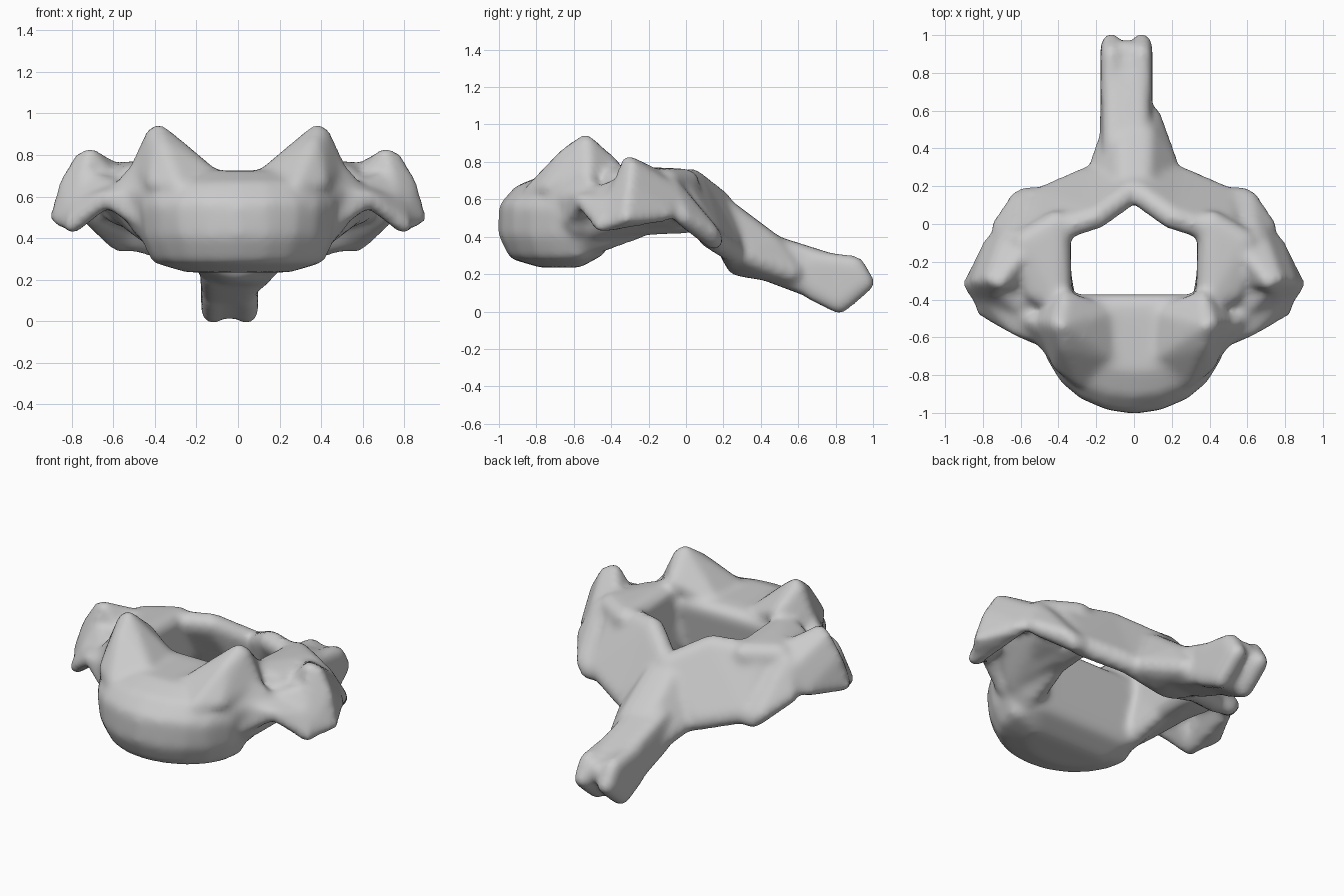
import bpy, bmesh
from math import sin, cos, pi
from mathutils import Matrix

default = bpy.data.objects.get("Cube")
if default:
    bpy.data.objects.remove(default, do_unlink=True)

bone = bpy.data.materials.new("bone grey")
bone.use_nodes = True
grey = (0.6, 0.6, 0.6, 1)
bone.diffuse_color = grey
bone.node_tree.nodes["Principled BSDF"].inputs["Base Color"].default_value = grey

shape = bmesh.new()


def hull(points, radius):
    """Add a rounded solid: the convex hull of small balls at the points."""
    part = bmesh.new()
    for point in points:
        bmesh.ops.create_icosphere(part, subdivisions=2, radius=radius,
                                   matrix=Matrix.Translation(point))
    result = bmesh.ops.convex_hull(part, input=part.verts)
    spare = {v for v in result["geom_interior"] + result["geom_unused"]
             if isinstance(v, bmesh.types.BMVert)}
    bmesh.ops.delete(part, geom=list(spare), context="VERTS")
    mesh = bpy.data.meshes.new("part")
    part.to_mesh(mesh)
    part.free()
    shape.from_mesh(mesh)
    bpy.data.meshes.remove(mesh)


def flip(points):
    return [(-x, y, z) for x, y, z in points]


def pair(points, radius):
    """Add a solid on both sides."""
    hull(points, radius)
    hull(flip(points), radius)


def chain(stations, radius):
    """Join neighbouring cross-sections on both sides."""
    for first, second in zip(stations, stations[1:]):
        pair(first + second, radius)


def half_ring(z, width, depth, steps=10):
    """Half ellipse bulging to the front."""
    angles = [pi * i / steps for i in range(steps + 1)]
    return [(width * cos(a), -.58 - depth * sin(a), z) for a in angles]


# Rounded front body, stacked from half rings
body = (half_ring(.295, .25, .2) + half_ring(.33, .37, .32)
        + half_ring(.42, .41, .365) + half_ring(.55, .43, .362)
        + half_ring(.62, .4, .3) + half_ring(.665, .34, .19))
rear = [(.3, -.48, .35), (.2, -.48, .4), (.2, -.48, .665), (.3, -.43, .66)]
hull(body + rear + flip(rear), .06)

# Raised hooks: broad ridges flowing out of the body sides
pair([(.38, -.54, .9), (.4, -.53, .895), (.36, -.64, .83), (.39, -.74, .66),
      (.28, -.82, .64), (.13, -.7, .69), (.14, -.48, .685), (.47, -.52, .74),
      (.36, -.4, .78), (.46, -.5, .6)], .048)
pair([(.4, -.56, .8), (.46, -.58, .45), (.57, -.5, .62), (.4, -.7, .6)], .05)

# Pillars either side of the opening, sloping down into the body
pair([(.4, -.43, .47), (.4, -.41, .705), (.41, 0, .49), (.41, 0, .69),
      (.58, -.1, .54), (.58, -.1, .69), (.52, -.35, .68)], .075)
pair([(.34, -.58, .34), (.37, -.44, .38), (.39, -.26, .445),
      (.45, -.52, .46), (.4, -.55, .6), (.4, -.25, .6)], .06)
pair([(.46, -.5, .44), (.46, -.12, .47), (.6, -.4, .61), (.6, -.1, .55)], .05)

# Side wings: front bar, outer flap and the web between them
chain([[(.46, -.62, .48), (.45, -.61, .62)],
       [(.63, -.55, .59), (.62, -.4, .63)],
       [(.8, -.45, .46), (.77, -.4, .56)]], .042)
chain([[(.54, -.3, .6), (.56, -.12, .71)],
       [(.71, -.31, .8), (.755, -.29, .78), (.67, -.05, .63)],
       [(.825, -.3, .66), (.87, -.32, .5), (.79, -.44, .46),
        (.76, -.1, .52)]], .037)
pair([(.54, -.5, .62), (.58, -.25, .68), (.75, -.41, .58), (.76, -.3, .7)], .04)

# Lower joint masses behind the wings
pair([(.5, -.1, .68), (.64, -.08, .67), (.71, -.02, .51),
      (.61, .13, .42), (.57, .15, .38), (.44, .15, .39)], .05)

# Sloping back plates meeting at the midline
chain([[(.5, -.06, .69), (.5, .13, .4)],
       [(.2, .035, .7), (.25, .24, .33)],
       [(0, .18, .585), (0, .28, .25)]], .065)
neck = [(.05, .22, .53), (.17, .32, .3), (.12, .42, .25), (.06, .46, .35),
        (.085, .56, .21), (.05, .3, .25)]
hull(neck + flip(neck), .065)

# Long back spine with a slightly forked end
middle = -.04
spine = [(.07, .4, .37), (.085, .44, .22), (.07, .78, .25), (.08, .72, .115)]
hull([(x + middle, y, z) for x, y, z in spine + flip(spine)], .06)
for side in (-1, 1):
    x = middle + side * .08
    hull([(x, .68, .27), (x, .68, .115), (x, .82, .045),
          (x, .95, .155), (x, .9, .24)], .06)
hull([(middle, .7, .27), (middle, .92, .21), (middle, .7, .115),
      (middle, .8, .065)], .06)

# Blend all parts into one smooth bone
mesh = bpy.data.meshes.new("vertebra")
shape.to_mesh(mesh)
shape.free()
vertebra = bpy.data.objects.new("vertebra", mesh)
bpy.context.collection.objects.link(vertebra)
bpy.ops.object.select_all(action="DESELECT")
vertebra.select_set(True)
bpy.context.view_layer.objects.active = vertebra
remesh = vertebra.modifiers.new("blend", "REMESH")
remesh.mode = "VOXEL"
remesh.voxel_size = .02
soften = vertebra.modifiers.new("soften", "SMOOTH")
soften.factor = .5
soften.iterations = 10
for name in ("blend", "soften"):
    bpy.ops.object.modifier_apply(modifier=name)
vertebra.data.materials.clear()
vertebra.data.materials.append(bone)
bpy.ops.object.shade_smooth()
